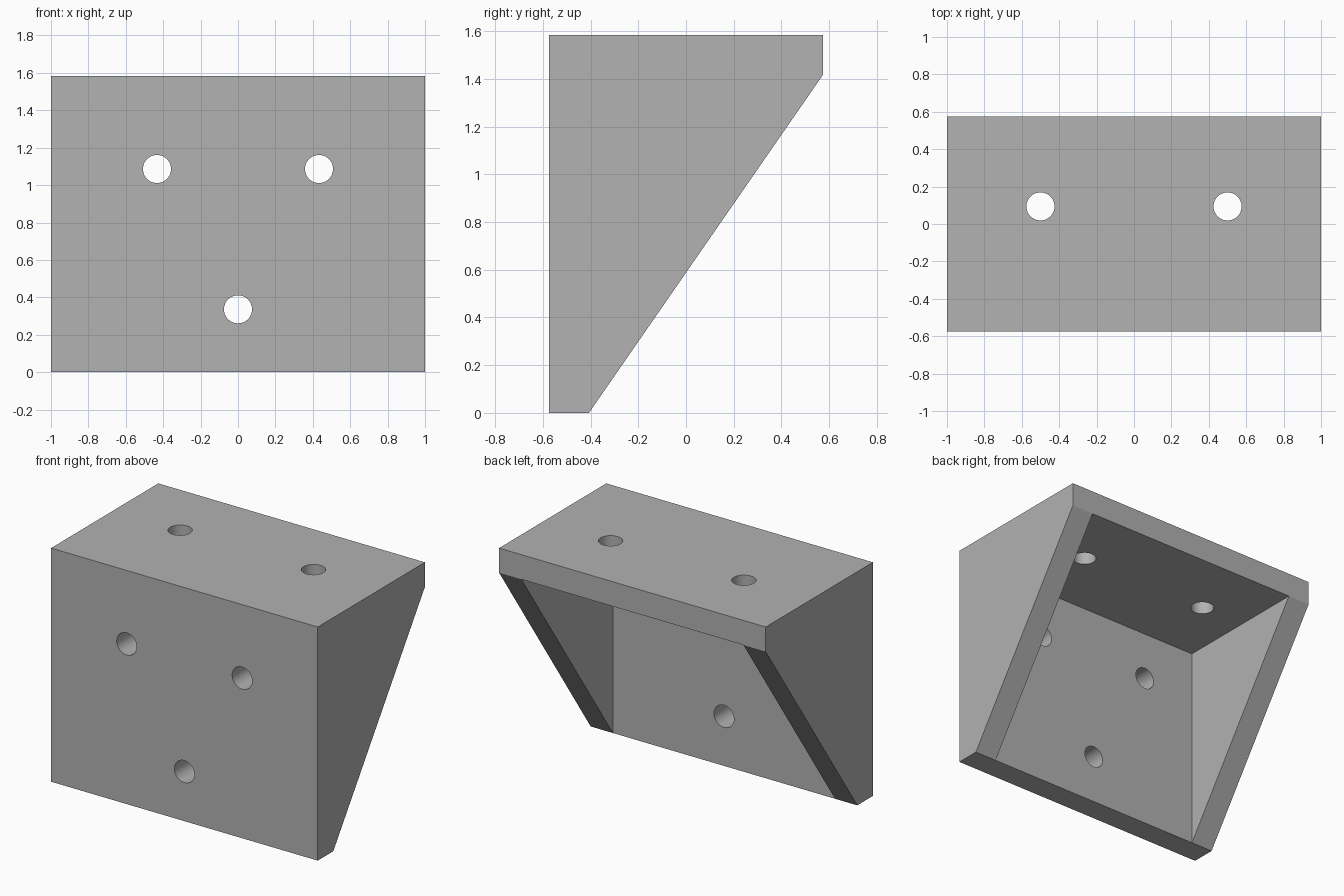
import bpy, bmesh, math

if "Cube" in bpy.data.objects:
    bpy.data.objects.remove(bpy.data.objects["Cube"], do_unlink=True)

WALL = 0.167           # plate thickness
W, D, H = 1.0, 0.574, 1.584   # half width, half depth, height
HOLE_R = 0.075

grey = bpy.data.materials.new("light grey")
grey.use_nodes = True
grey.diffuse_color = (0.445, 0.445, 0.445, 1)
grey.node_tree.nodes["Principled BSDF"].inputs["Base Color"].default_value = grey.diffuse_color

# Bracket body: front plate, top plate and two triangular side gussets in one shell
outline = {
    "front_top": (-D, H), "front_low": (-D, 0), "toe": (WALL - D, 0),
    "lip_low": (D, H - WALL), "lip_top": (D, H), "inner": (WALL - D, H - WALL),
}
bm = bmesh.new()
outer, inset = {}, {}
for side in (-1, 1):
    for name, (y, z) in outline.items():
        if name != "inner":
            outer[name, side] = bm.verts.new((side * W, y, z))
        if name in ("toe", "lip_low", "inner"):
            inset[name, side] = bm.verts.new((side * (W - WALL), y, z))


def span(ring, a, b):
    """Quad across the width between two profile points."""
    bm.faces.new([ring[a, -1], ring[a, 1], ring[b, 1], ring[b, -1]])


# Outside and inside plate surfaces
span(outer, "front_top", "front_low")
span(outer, "front_top", "lip_top")
span(inset, "toe", "inner")
span(inset, "inner", "lip_low")

# Bottom edge of the front plate and back edge of the top plate
for edge, corner in (("front_low", "toe"), ("lip_top", "lip_low")):
    bm.faces.new([outer[edge, -1], outer[edge, 1], outer[corner, 1],
                  inset[corner, 1], inset[corner, -1], outer[corner, -1]])

# Gussets: outer side, inner side and sloping edge
for s in (-1, 1):
    bm.faces.new([outer[n, s] for n in outline if n != "inner"])
    bm.faces.new([inset[n, s] for n in ("toe", "lip_low", "inner")])
    bm.faces.new([outer["toe", s], outer["lip_low", s], inset["lip_low", s], inset["toe", s]])

bmesh.ops.recalc_face_normals(bm, faces=bm.faces[:])
mesh = bpy.data.meshes.new("corner_bracket")
bm.to_mesh(mesh)
bm.free()
mesh.materials.append(grey)
bracket = bpy.data.objects.new("corner_bracket", mesh)
bpy.context.collection.objects.link(bracket)


def drill(location, rotation):
    """Cut one round screw hole through a plate."""
    bpy.ops.mesh.primitive_cylinder_add(vertices=48, radius=HOLE_R, depth=WALL * 2,
                                        location=location, rotation=rotation)
    cutter = bpy.context.object
    cutter.name = "hole_cutter"
    cutter.hide_render = True
    cutter.data.materials.append(grey)
    cut = bracket.modifiers.new("screw_hole", "BOOLEAN")
    cut.operation, cut.solver, cut.object = "DIFFERENCE", "EXACT", cutter
    bpy.ops.object.select_all(action="DESELECT")
    bracket.select_set(True)
    bpy.context.view_layer.objects.active = bracket
    bpy.ops.object.modifier_apply(modifier=cut.name)
    bpy.data.objects.remove(cutter, do_unlink=True)


# Three holes evenly spaced on a circle in the front plate
for angle in (30, 150, 270):
    a = math.radians(angle)
    drill((0.5 * math.cos(a), -D + WALL / 2, 0.836 + 0.5 * math.sin(a)), (math.pi / 2, 0, 0))

# Two holes in the top plate
for x in (-0.5, 0.5):
    drill((x, 0.094, H - WALL / 2), (0, 0, 0))

bpy.ops.object.shade_smooth_by_angle(angle=math.radians(30))
